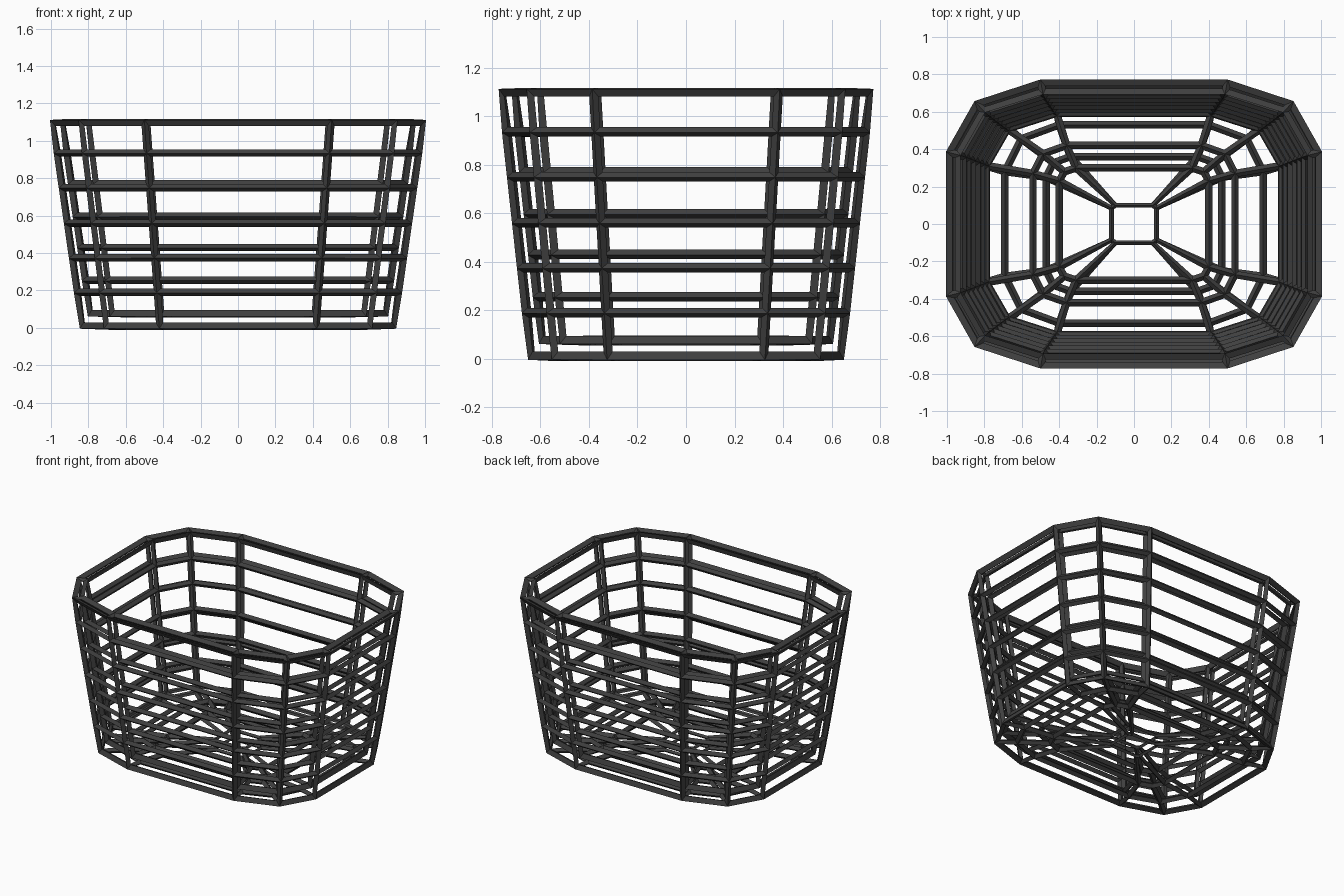
import bpy, bmesh

if "Cube" in bpy.data.objects:
    bpy.data.objects.remove(bpy.data.objects["Cube"])

T = 0.04          # bar thickness
GAP = 0.052       # distance between outer and inner wall
Z0, Z1 = 0.01, 1.10


def ring(bm, z, hx, hy, ax, cy):
    """Twelve-sided ring: long sides with three-point corners."""
    corner = [(hx, cy), ((hx - ax) * 0.70 + ax, (hy - cy) * 0.70 + cy), (ax, hy)]
    pts = list(corner)
    pts += [(-x, y) for x, y in reversed(corner)]
    pts += [(-x, -y) for x, y in corner]
    pts += [(x, -y) for x, y in reversed(corner)]
    return [bm.verts.new((x, y, z)) for x, y in pts]


def wall(heights, inset):
    """Rings following the wall slope, moved inwards by inset."""
    rows = []
    for z in heights:
        f = (z - Z0) / (Z1 - Z0)
        hx, hy = 0.832 + 0.158 * f, 0.637 + 0.12 * f
        rows.append((z, hx - inset, hy - inset,
                     hx * 0.503 - inset * 0.18, hy * 0.505 - inset * 0.24))
    return rows


# profile: outer floor, outer wall, rim, inner wall, inner floor
zi = 0.075
centre = (0.12, 0.10, 0.10, 0.085)
rows = [(Z0, *centre), (Z0, 0.47, 0.36, 0.34, 0.25), (Z0, 0.69, 0.53, 0.40, 0.28)]
rows += wall((Z0, 0.19, 0.375, 0.56, 0.75, 0.935, Z1), 0)
rows += wall((Z1, 0.935, 0.77, 0.597, 0.43, 0.255, zi), GAP)
rows += [(zi, 0.54, 0.42, 0.36, 0.27), (zi, 0.40, 0.30, 0.31, 0.23), (zi, *centre)]

bm = bmesh.new()
rings = [ring(bm, *r) for r in rows]
last = len(rings) - 2
for k, (a, b) in enumerate(zip(rings, rings[1:])):
    if k in (0, last):
        # floor centre: each corner runs down to two spokes
        small, big = (a, b) if k == 0 else (b, a)
        for i in range(0, 12, 3):
            j = (i + 3) % 12
            bm.faces.new((big[i], big[i + 1], big[i + 2], small[i + 2], small[i]))
            bm.faces.new((big[i + 2], big[j], small[j], small[i + 2]))
    else:
        for i in range(12):
            j = (i + 1) % 12
            bm.faces.new((a[i], a[j], b[j], b[i]))
bmesh.ops.delete(bm, geom=[v for v in bm.verts if not v.link_faces], context='VERTS')
bmesh.ops.recalc_face_normals(bm, faces=bm.faces[:])

mesh = bpy.data.meshes.new("wire_basket")
bm.to_mesh(mesh)
bm.free()
basket = bpy.data.objects.new("wire_basket", mesh)
bpy.context.collection.objects.link(basket)

# thinner bars around the floor centre
group = basket.vertex_groups.new(name="bar_width")
for v in mesh.vertices:
    group.add([v.index], 0.65 if abs(v.co.x) < 0.15 else 1.0, 'REPLACE')

# turn every edge into a bar
wire = basket.modifiers.new("bars", 'WIREFRAME')
wire.thickness = T
wire.offset = 0
wire.use_even_offset = True
wire.use_boundary = True
wire.use_replace = True
wire.vertex_group = group.name

mat = bpy.data.materials.new("dark grey")
mat.diffuse_color = (0.05, 0.05, 0.05, 1)
mat.use_nodes = True
mat.node_tree.nodes["Principled BSDF"].inputs["Base Color"].default_value = mat.diffuse_color
mesh.materials.append(mat)
